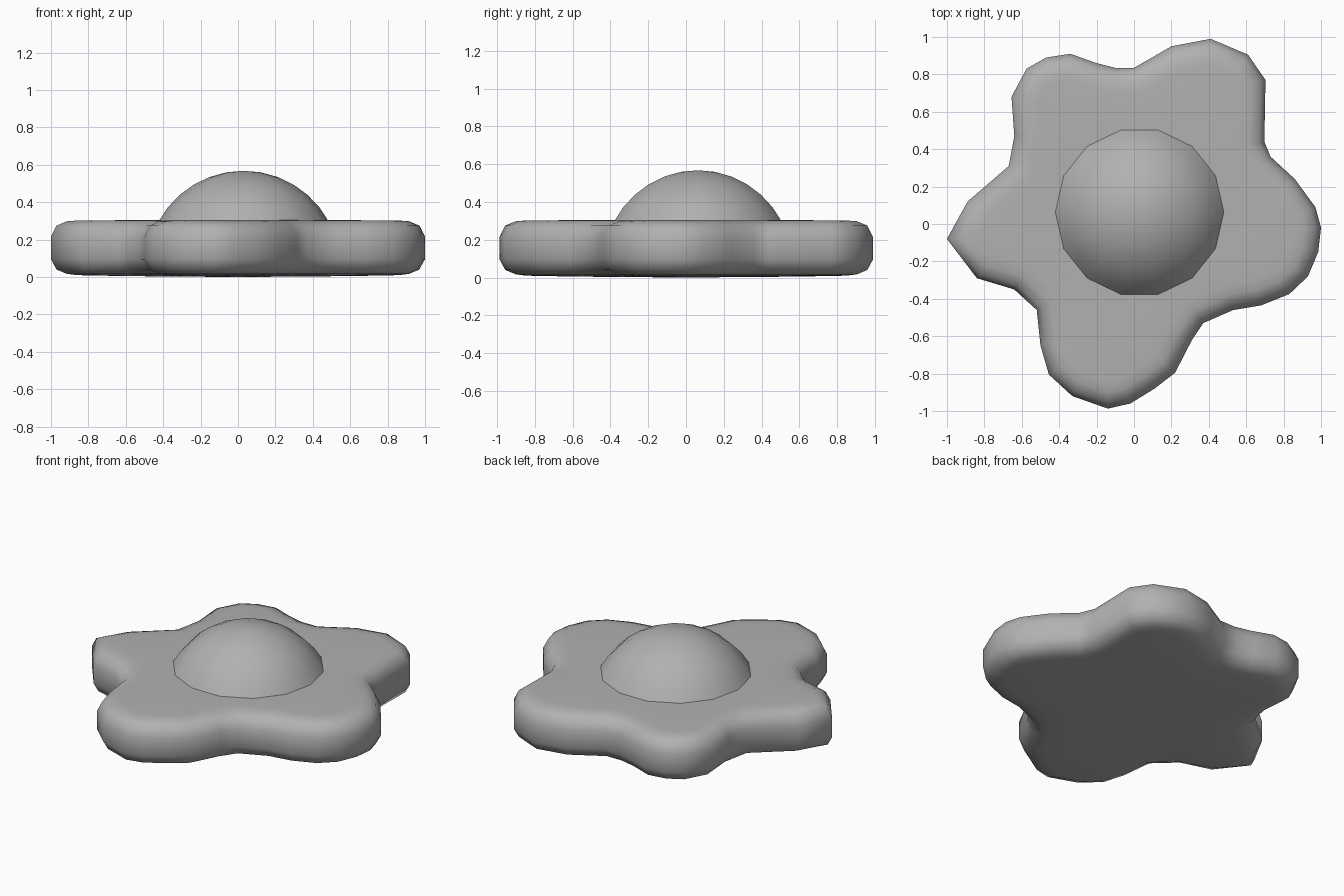
import bpy, math
from mathutils import Vector

if "Cube" in bpy.data.objects:
    bpy.data.objects.remove(bpy.data.objects["Cube"])

# Mid-grey shared by both parts
grey = bpy.data.materials.new("mid_grey")
grey.diffuse_color = (.44, .44, .44, 1)
grey.use_nodes = True
grey.node_tree.nodes["Principled BSDF"].inputs["Base Color"].default_value = grey.diffuse_color


def make_object(name, verts, faces):
    mesh = bpy.data.meshes.new(name)
    mesh.from_pydata(verts, [], faces)
    mesh.update()
    mesh.materials.append(grey)
    for p in mesh.polygons:
        p.use_smooth = True
    obj = bpy.data.objects.new(name, mesh)
    bpy.context.collection.objects.link(obj)
    return obj


def bridge(a, b, n):
    """Quads between ring starting at a and the ring above it at b."""
    return [(a + i, a + (i + 1) % n, b + (i + 1) % n, b + i) for i in range(n)]


# Flower outline, listed clockwise and then reversed
outline = [(-1, -.08), (-.89, .12), (-.67, .31), (-.64, .47), (-.655, .68),
           (-.575, .83), (-.47, .89), (-.34, .91), (-.2, .86), (-.1, .835),
           (0, .835), (.2, .95), (.41, .99), (.61, .905), (.703, .77),
           (.697, .44), (.73, .36), (.86, .24), (.97, .09), (1, -.02),
           (.985, -.15), (.93, -.28), (.83, -.375), (.68, -.435), (.53, -.46),
           (.37, -.53), (.31, -.62), (.22, -.795), (.11, -.88), (-.02, -.96),
           (-.14, -.987), (-.33, -.92), (-.455, -.805), (-.5, -.65),
           (-.52, -.46), (-.64, -.35), (-.84, -.29)]
pts = [Vector(p) for p in reversed(outline)]
n = len(pts)
inward = []
for i in range(n):
    t = (pts[(i + 1) % n] - pts[i]).normalized() + (pts[i] - pts[i - 1]).normalized()
    inward.append(Vector((-t.y, t.x)).normalized())

# Petal slab: rounded edge rings, then flat top and bottom
rings = [(.30, .005), (.14, .01), (.085, .017), (.03, .04), (0, .095),
         (0, .215), (.03, .275), (.085, .298), (.14, .302), (.30, .304)]
verts, faces = [], []
for k, (inset, z) in enumerate(rings):
    for p, d in zip(pts, inward):
        q = p + d * inset if inset < .2 else p * .6
        verts.append((q.x, q.y, z))
    if k:
        faces += bridge((k - 1) * n, k * n, n)
last = (len(rings) - 1) * n
verts += [(0, 0, 0), (0, 0, .304)]
low, high = len(verts) - 2, len(verts) - 1
for i in range(n):
    j = (i + 1) % n
    faces += [(low, j, i), (high, last + i, last + j)]
make_object("flower_petals", verts, faces)

# Domed flower centre: cap of a 14-sided sphere, tucked into the slab
sides, radius, steps = 14, .518, 6
cx, cy, cz = .03, .063, .05
verts, faces = [], []
for k in range(steps):
    a = math.radians(28 + k * 62 / steps)
    r, z = radius * math.cos(a), cz + radius * math.sin(a)
    for i in range(sides):
        b = math.tau * i / sides
        verts.append((cx + r * math.cos(b), cy + r * math.sin(b), z))
    if k:
        faces += bridge((k - 1) * sides, k * sides, sides)
verts.append((cx, cy, cz + radius))
base = (steps - 1) * sides
faces += [(base + i, base + (i + 1) % sides, len(verts) - 1) for i in range(sides)]
make_object("flower_centre", verts, faces)
